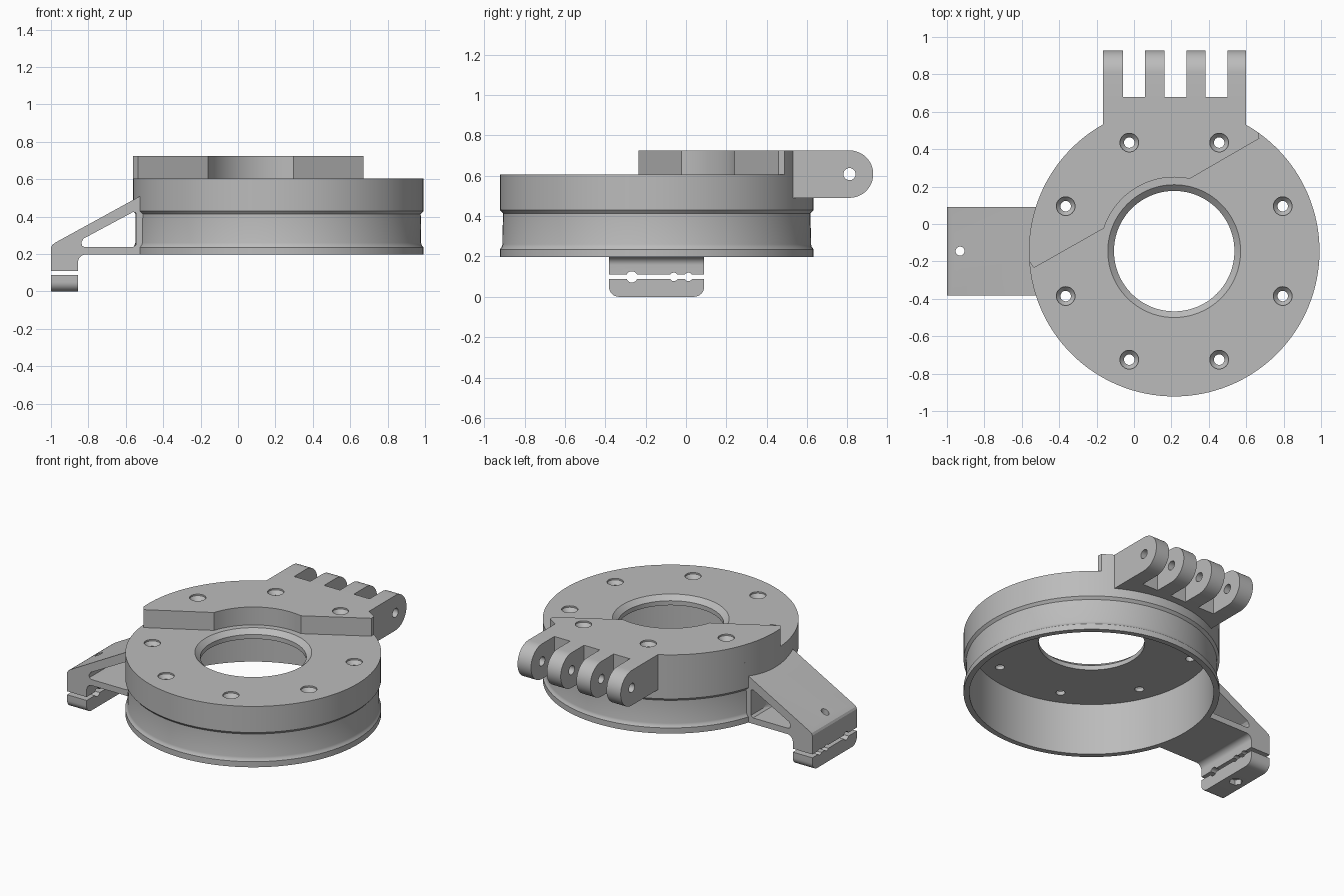
import bpy, bmesh
from math import sin, cos, pi, radians

if "Cube" in bpy.data.objects:
    bpy.data.objects.remove(bpy.data.objects["Cube"])

CX, CY = 0.215, -0.145          # ring centre
R, BASE, DECK, TOP = 0.777, 0.197, 0.605, 0.725

grey = bpy.data.materials.new("plain grey")
grey.use_nodes = True
grey.diffuse_color = (0.5, 0.5, 0.5, 1)
grey.node_tree.nodes["Principled BSDF"].inputs["Base Color"].default_value = (0.5, 0.5, 0.5, 1)


def finish(name, bm):
    bmesh.ops.remove_doubles(bm, verts=bm.verts, dist=1e-5)
    bmesh.ops.recalc_face_normals(bm, faces=bm.faces)
    mesh = bpy.data.meshes.new(name)
    bm.to_mesh(mesh)
    bm.free()
    mesh.materials.append(grey)
    ob = bpy.data.objects.new(name, mesh)
    bpy.context.collection.objects.link(ob)
    return ob


def arc(cx, cy, r, start, end, n):
    angles = [radians(start + (end - start) * i / n) for i in range(n + 1)]
    return [(cx + r * cos(a), cy + r * sin(a)) for a in angles]


def extrude(name, outline, axis, lo, hi):
    place = {"x": lambda a, b, t: (t, a, b),
             "y": lambda a, b, t: (a, t, b),
             "z": lambda a, b, t: (a, b, t)}[axis]
    bm = bmesh.new()
    low, high = ([bm.verts.new(place(a, b, t)) for a, b in outline] for t in (lo, hi))
    bm.faces.new(low)
    bm.faces.new(high)
    n = len(outline)
    for i in range(n):
        j = (i + 1) % n
        bm.faces.new((low[i], low[j], high[j], high[i]))
    return finish(name, bm)


def rod(a, b, r, axis, lo, hi, n=32):
    return extrude("cutter", arc(a, b, r, 0, 360, n)[:-1], axis, lo, hi)


def lathe(name, profile, x, y, steps):
    bm = bmesh.new()
    rings = []
    for i in range(steps):
        a = 2 * pi * i / steps
        rings.append([bm.verts.new((x + r * cos(a), y + r * sin(a), z)) for r, z in profile])
    n = len(profile)
    for i in range(steps):
        p, q = rings[i], rings[(i + 1) % steps]
        for k in range(n):
            m = (k + 1) % n
            if profile[k][0] or profile[m][0]:
                quad = [p[k], q[k], q[m], p[m]]
                bm.faces.new(quad)
    return finish(name, bm)


def cut(ob, *cutters):
    bpy.context.view_layer.objects.active = ob
    for c in cutters:
        c.hide_render = True
        mod = ob.modifiers.new("cut", "BOOLEAN")
        mod.operation, mod.solver, mod.object = "DIFFERENCE", "EXACT", c
        bpy.ops.object.modifier_apply(modifier=mod.name)
        bpy.data.objects.remove(c)


def bolt(k, top, sunk=True):
    # countersunk or plain bolt hole on the bolt circle
    a = radians(22.5 + 45 * k)
    x, y = CX + 0.628 * cos(a), CY + 0.628 * sin(a)
    r = 0.05 if sunk else 0.028
    prof = [(0, 0.5), (0.028, 0.5), (0.028, top - 0.035), (r, top - 0.01), (r, top + 0.02), (0, top + 0.02)]
    return lathe("cutter", prof, x, y, 32)


parts = []

# Open-bottomed ring with groove, lower flange and chamfered bore
profile = [(R, DECK), (R, 0.43), (0.762, 0.413), (0.764, 0.26), (0.768, 0.247), (R, 0.235),
           (R, BASE), (0.742, BASE), (0.742, 0.545), (0.322, 0.545), (0.322, 0.575), (0.355, DECK)]
ring = lathe("ring_housing", profile, CX, CY, 128)
cut(ring, *[bolt(k, DECK, k not in (1, 2, 3)) for k in range(8)])
parts.append(ring)

# Raised half deck, scooped around the bore
outline = arc(CX, CY, R, 54.5, 184, 56) + [(-0.535, -0.235)]
outline += arc(CX, CY, 0.395, 162, 78, 28) + [(0.67, 0.457)]
deck = extrude("raised_deck", outline, "z", DECK, TOP)
cut(deck, *[bolt(k, TOP) for k in (1, 2, 3)])
parts.append(deck)

# Hinge base, hollowed where it meets the deck and wall
x0, x1 = -0.165, 0.6
outline = [(x0, 0.68), (x1, 0.68)] + arc(CX, CY, 0.772, 60.1, 119.5, 24)
parts.append(extrude("hinge_base", outline, "z", 0.49, TOP))

# Four rounded hinge fingers with a pin hole
for i, (a, b) in enumerate([(x0, -0.06), (0.06, 0.163), (0.28, 0.383), (0.5, x1)]):
    outline = [(0.68, TOP), (0.68, 0.49)] + arc(0.81, 0.6075, 0.1175, -90, 90, 24)
    finger = extrude(f"hinge_finger_{i + 1}", outline, "x", a, b)
    cut(finger, rod(0.81, 0.6075, 0.03, "x", a - 0.1, b + 0.1))
    parts.append(finger)

# Cable arm: sloped strut, flat strut and upper clamp jaw
y0, y1 = -0.382, 0.09
outline = [(-1, 0.11), (-0.855, 0.11)] + arc(-0.815, 0.157, 0.04, 180, 90, 8)
outline += [(-0.45, BASE), (-0.45, 0.55), (-0.975, 0.262), (-0.993, 0.249), (-1, 0.235)]
arm = extrude("cable_arm", outline, "y", y0, y1)
window = [(-0.82, 0.237), (-0.56, 0.237), (-0.545, 0.25), (-0.545, 0.42), (-0.56, 0.425),
          (-0.825, 0.283), (-0.836, 0.265), (-0.835, 0.245)]
cut(arm, extrude("cutter", window, "y", y0 - 0.1, y1 + 0.1),
    rod(CX, CY, 0.757, "z", 0, 1, 128))

# Lower clamp jaw with rounded lower corners
outline = arc(y0 + 0.05, 0.05, 0.05, 180, 270, 8) + arc(y1 - 0.05, 0.05, 0.05, 270, 360, 8)
outline += [(y1, 0.087), (y0, 0.087)]
jaw = extrude("lower_clamp_jaw", outline, "x", -1, -0.855)
cut(jaw, rod(-0.93, CY, 0.042, "z", -0.1, 0.035, 6))

# Shared cable grooves and clamp screw hole
for ob in (arm, jaw):
    cut(ob, *[rod(y, 0.0985, r, "x", -1.1, -0.8) for y, r in ((-0.268, 0.028), (-0.06, 0.021), (0.012, 0.021))])
    cut(ob, rod(-0.93, CY, 0.024, "z", -0.1, 0.5))
    parts.append(ob)

bpy.ops.object.select_all(action="DESELECT")
for ob in parts:
    ob.select_set(True)
bpy.context.view_layer.objects.active = ring
bpy.ops.object.shade_smooth_by_angle(angle=radians(25))
